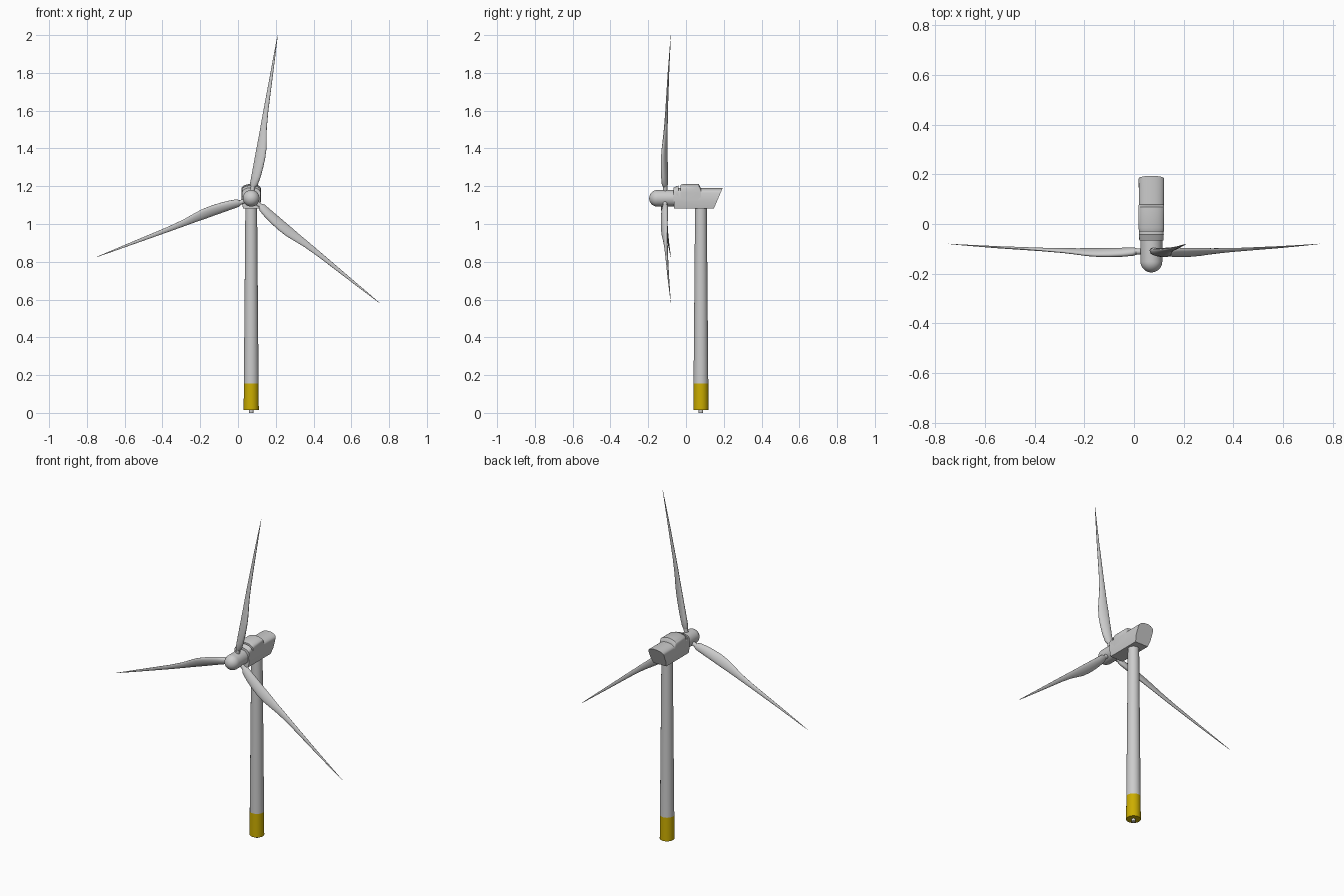
import bpy, bmesh, math
from mathutils import Vector, Matrix

if "Cube" in bpy.data.objects:
    bpy.data.objects.remove(bpy.data.objects["Cube"])

CX, TY, HZ = 0.07, 0.079, 1.136      # shared x centre, tower y, hub height
ROTOR_Y = -0.111


def material(name, col):
    m = bpy.data.materials.new(name)
    m.diffuse_color = (*col, 1)
    m.use_nodes = True
    m.node_tree.nodes["Principled BSDF"].inputs["Base Color"].default_value = m.diffuse_color
    return m


GREY = material("light_grey", (0.6, 0.6, 0.6))
YELLOW = material("safety_yellow", (0.6, 0.42, 0.0))


def loft(name, rings, mat, angle=35):
    """Skin a list of equal-length point rings and cap both ends."""
    bm = bmesh.new()
    vs = [[bm.verts.new(p) for p in ring] for ring in rings]
    n = len(vs[0])
    for a, b in zip(vs, vs[1:]):
        for i in range(n):
            j = (i + 1) % n
            bm.faces.new((a[i], a[j], b[j], b[i]))
    bm.faces.new(vs[0])
    bm.faces.new(vs[-1])
    bmesh.ops.recalc_face_normals(bm, faces=bm.faces)
    me = bpy.data.meshes.new(name)
    bm.to_mesh(me)
    bm.free()
    me.materials.append(mat)
    ob = bpy.data.objects.new(name, me)
    bpy.context.collection.objects.link(ob)
    bpy.ops.object.select_all(action='DESELECT')
    ob.select_set(True)
    bpy.context.view_layer.objects.active = ob
    bpy.ops.object.shade_smooth_by_angle(angle=math.radians(angle))
    return ob


def circle(r, n):
    return [(r * math.cos(2 * math.pi * i / n), r * math.sin(2 * math.pi * i / n)) for i in range(n)]


def tube(name, profile, mat, n=32):
    """Vertical lathe around the tower axis from (radius, z) pairs."""
    loft(name, [[(CX + x, TY + y, z) for x, y in circle(r, n)] for r, z in profile], mat)


# Tower
tube("base_stub", [(0.012, 0), (0.012, 0.03)], GREY)
tube("tower_base", [(0.04, 0.015), (0.039, 0.156)], YELLOW)
tube("tower", [(0.039, 0.156), (0.031, 1.09)], GREY)

# Hub with domed nose, lathed along y
nose = [(0.044, -0.06), (0.044, -0.151)]
nose += [(0.044 * math.cos(a), -0.151 - 0.044 * math.sin(a))
         for a in [math.radians(d) for d in range(10, 90, 10)] + [math.radians(88)]]
loft("hub", [[(CX + x, y, HZ + z) for x, z in circle(r, 32)] for r, y in nose], GREY)


def arch(y, top, bottom, half, low_half, rise=0.024, slant=0.0):
    """Nacelle section: narrower flat bottom, upright sides, arched roof."""
    pts = [(-low_half, bottom), (low_half, bottom), (half, bottom + 0.035)]
    for i in range(13):
        t = math.pi * i / 12
        pts.append((half * math.cos(t), top - rise + rise * math.sin(t)))
    pts.append((-half, bottom + 0.035))
    return [(CX + x, y + slant * (z - bottom), z) for x, z in pts]


# Nacelle body with raked tail, then the raised roof hood and front collar
loft("nacelle", [arch(-0.064, 1.19, 1.083, 0.049, 0.043),
                 arch(0.148, 1.19, 1.083, 0.051, 0.043, slant=0.43)], GREY)
loft("roof_hood", [arch(-0.03, 1.207, 1.13, 0.050, 0.049),
                   arch(-0.015, 1.212, 1.13, 0.0515, 0.05),
                   arch(0.068, 1.212, 1.13, 0.0515, 0.05),
                   arch(0.080, 1.188, 1.13, 0.0505, 0.05)], GREY)
loft("front_collar", [arch(-0.066, 1.192, 1.12, 0.048, 0.045),
                      arch(-0.040, 1.204, 1.12, 0.050, 0.048)], GREY)

# Blade sections: radius, trailing edge, leading edge, thickness, twist in degrees
BLADE = [(0.062, -0.013, 0.013, 0.024, 20), (0.075, -0.020, 0.024, 0.030, 25),
         (0.12, -0.019, 0.034, 0.031, 27), (0.17, -0.018, 0.040, 0.030, 27),
         (0.22, -0.017, 0.043, 0.027, 26), (0.27, -0.016, 0.041, 0.024, 24),
         (0.32, -0.014, 0.033, 0.020, 21), (0.38, -0.013, 0.023, 0.017, 18),
         (0.47, -0.011, 0.016, 0.013, 14), (0.67, -0.006, 0.009, 0.008, 8),
         (0.80, -0.003, 0.004, 0.004, 5), (0.876, -0.0008, 0.0008, 0.001, 3)]


def blade_ring(r, a, b, thick, twist):
    t = math.radians(twist)
    y0 = 0.031 * (r / 0.876) ** 2
    ring = []
    for u, v in circle(1, 20):
        x = (a + b) / 2 + u * (b - a) / 2
        y = v * thick / 2
        ring.append(Vector((x * math.cos(t) + y * math.sin(t),
                            y0 - x * math.sin(t) + y * math.cos(t), r)))
    return ring


# Three blades with their root pins, 120 degrees apart
for k in range(3):
    place = Matrix.Translation((CX, ROTOR_Y, HZ)) @ Matrix.Rotation(math.radians(9.2 + 120 * k), 4, 'Y')
    rings = [[place @ p for p in blade_ring(*s)] for s in BLADE]
    loft(f"blade_{k + 1}", rings, GREY, 50)
    pin = [[place @ Vector((x, y, z)) for x, y in circle(0.012, 20)] for z in (0.03, 0.07)]
    loft(f"blade_root_{k + 1}", pin, GREY)
